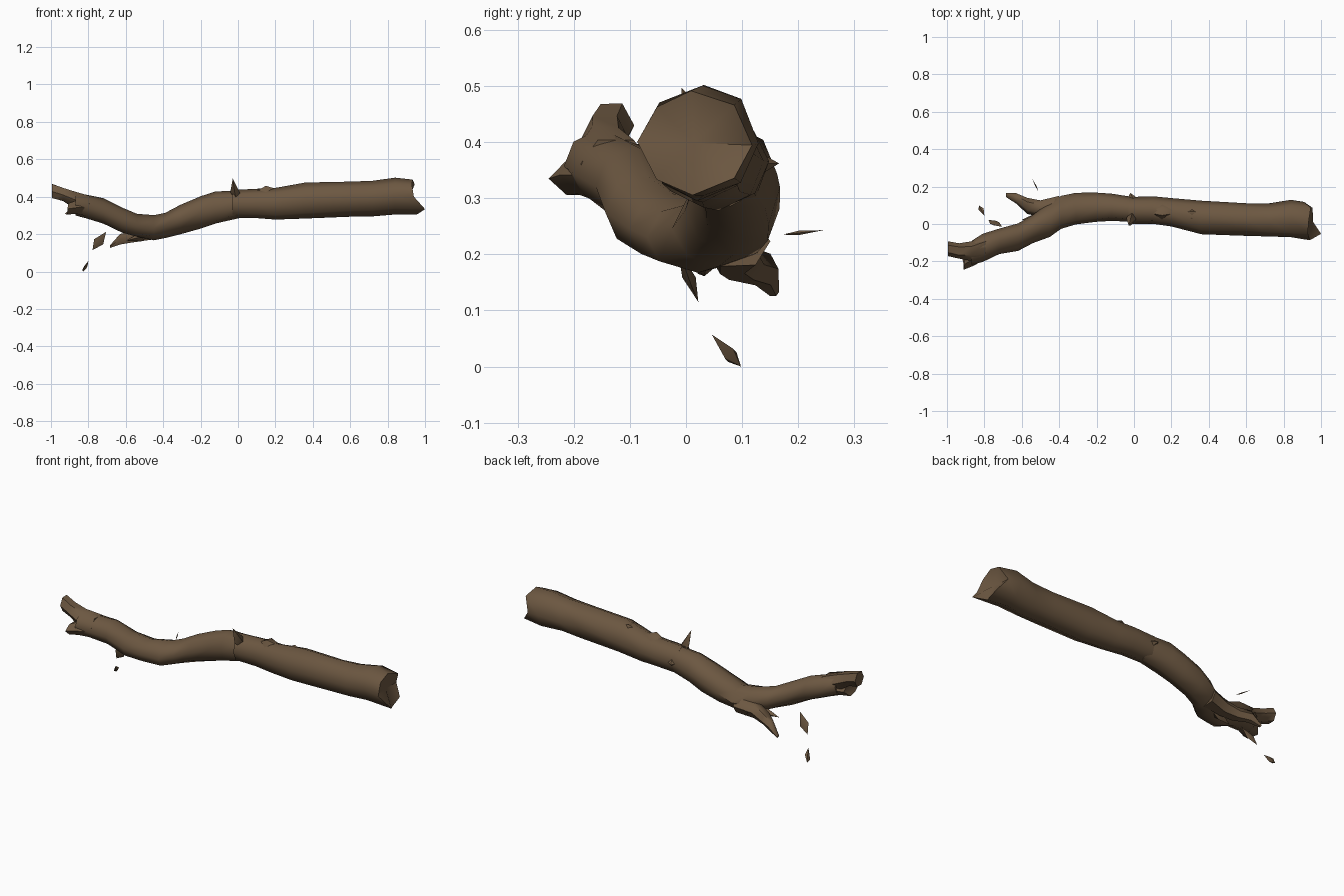
import bpy, bmesh, math, random
from mathutils import Vector

random.seed(4)
bark = bpy.data.materials.new("dark brown bark")
bark.diffuse_color = (0.15, 0.096, 0.053, 1)


def make(name, bm, angle=55):
    bmesh.ops.recalc_face_normals(bm, faces=bm.faces)
    me = bpy.data.meshes.new(name)
    bm.to_mesh(me)
    bm.free()
    me.materials.append(bark)
    ob = bpy.data.objects.new(name, me)
    bpy.context.collection.objects.link(ob)
    bpy.ops.object.select_all(action='DESELECT')
    ob.select_set(True)
    bpy.context.view_layer.objects.active = ob
    bpy.ops.object.shade_smooth_by_angle(angle=math.radians(angle))
    return ob


def loft(name, rings, sides=8, jitter=0.05, ragged=0.0, hollow=0.0, torn=None):
    """Skin rings given as x, y min, y max, z min, z max; torn shifts last-ring vertices in x."""
    bm = bmesh.new()
    loops = []
    for n, (x, y0, y1, z0, z1) in enumerate(rings):
        last = n == len(rings) - 1
        loop = []
        for i in range(sides):
            a = 2 * math.pi * (i + random.uniform(-2, 2) * jitter) / sides
            k = 1.02 + random.uniform(-jitter, jitter)
            dx = random.uniform(-ragged, ragged) if last else 0
            if last and torn:
                dx = torn[i]
            loop.append(bm.verts.new((
                x + dx,
                (y0 + y1) / 2 + k * (y1 - y0) / 2 * math.cos(a),
                (z0 + z1) / 2 + k * (z1 - z0) / 2 * math.sin(a))))
        loops.append(loop)
    for a, b in zip(loops, loops[1:]):
        for i in range(sides):
            j = (i + 1) % sides
            bm.faces.new((a[i], a[j], b[j], b[i]))
    # broken end caps, optionally sunk inward
    inward = 1 if rings[0][0] < rings[-1][0] else -1
    for loop, d in ((loops[0], inward), (loops[-1], -inward)):
        c = sum((v.co for v in loop), Vector()) / sides
        c.x += d * hollow
        cv = bm.verts.new(c)
        for i in range(sides):
            bm.faces.new((loop[i], loop[(i + 1) % sides], cv))
    return make(name, bm)


def shard(name, tip, tail, mid, side, thick):
    """Flat diamond splinter between two points, widened at mid along side."""
    bm = bmesh.new()
    t, e, s, h = map(Vector, (tip, tail, side, thick))
    m = t.lerp(e, mid)
    a, b = bm.verts.new(t), bm.verts.new(e)
    r = [bm.verts.new(m + d) for d in (s, h, -s, -h)]
    for i in range(4):
        j = (i + 1) % 4
        bm.faces.new((a, r[i], r[j]))
        bm.faces.new((b, r[j], r[i]))
    return make(name, bm)


# Thick straight half of the log, with a torn end
loft("thick_log", [
    (-0.03, 0.00, 0.145, 0.285, 0.435), (0.10, 0.00, 0.145, 0.285, 0.44),
    (0.20, -0.012, 0.135, 0.278, 0.445), (0.36, -0.055, 0.122, 0.287, 0.475),
    (0.60, -0.062, 0.112, 0.298, 0.478), (0.72, -0.067, 0.110, 0.300, 0.480),
    (0.84, -0.072, 0.130, 0.304, 0.503), (0.945, -0.082, 0.112, 0.305, 0.490),
], hollow=0.03, jitter=0.04, torn=(-0.035, 0.0, -0.012, -0.015, -0.005, 0.055, 0.012, 0.01))

# Thin curved half, bending forward and up again
loft("bent_branch", [
    (0.01, 0.01, 0.14, 0.29, 0.43), (-0.12, 0.015, 0.160, 0.255, 0.425),
    (-0.20, 0.010, 0.165, 0.228, 0.400), (-0.31, 0.000, 0.165, 0.200, 0.355),
    (-0.39, -0.025, 0.150, 0.180, 0.310), (-0.45, -0.070, 0.115, 0.170, 0.298),
    (-0.54, -0.100, 0.050, 0.185, 0.305), (-0.62, -0.140, 0.000, 0.210, 0.340),
    (-0.72, -0.160, -0.025, 0.255, 0.393), (-0.81, -0.200, -0.055, 0.285, 0.412),
    (-0.87, -0.215, -0.095, 0.303, 0.420),
], hollow=0.01, jitter=0.045)

# Fork at the thin end: upper prong and lower stub
loft("upper_prong", [
    (-0.79, -0.185, -0.065, 0.31, 0.41), (-0.87, -0.195, -0.095, 0.33, 0.432),
    (-0.935, -0.185, -0.105, 0.372, 0.452), (-0.995, -0.170, -0.092, 0.388, 0.473)],
    sides=6, jitter=0.03, hollow=0.01)
loft("lower_stub", [
    (-0.80, -0.19, -0.08, 0.29, 0.39), (-0.86, -0.222, -0.10, 0.302, 0.385),
    (-0.915, -0.245, -0.125, 0.302, 0.368)], sides=6, jitter=0.03, ragged=0.012, hollow=0.015)

# Broken side twig at the rear
loft("side_twig", [
    (-0.40, 0.03, 0.15, 0.175, 0.27), (-0.50, 0.040, 0.125, 0.160, 0.245),
    (-0.57, 0.055, 0.140, 0.150, 0.215), (-0.63, 0.110, 0.165, 0.142, 0.205),
    (-0.685, 0.145, 0.166, 0.125, 0.140)], sides=6, jitter=0.03)

# Splinters standing off the bark
for name, tip, tail, side, thick in (
        ("joint_splinter", (-0.028, -0.008, 0.497), (0.00, 0.06, 0.36), (0.030, 0, -0.01), (0.005, 0.040, 0)),
        ("rear_splinter", (-0.02, 0.166, 0.362), (0.02, 0.08, 0.36), (0.05, 0, 0), (0, 0, 0.03)),
        ("under_splinter", (-0.60, 0.022, 0.165), (-0.46, 0.04, 0.20), (0, 0.03, 0), (0, 0, 0.025))):
    shard(name, tip, tail, 0.6, side, thick)

# Low knots along the top
for i, (x, y, z) in enumerate(((0.15, 0.065, 0.438), (0.31, 0.05, 0.445))):
    loft(f"knot_{i}", [(x - 0.05, y - 0.02, y + 0.02, z - 0.05, z - 0.004),
                       (x, y - 0.04, y + 0.04, z - 0.05, z + 0.022),
                       (x + 0.06, y - 0.02, y + 0.02, z - 0.05, z + 0.004)], sides=6)

# Loose bark fragments hanging free
shard("fragment_upper", (-0.705, -0.015, 0.212), (-0.778, 0.022, 0.115), 0.55, (0.024, 0.004, -0.014), (0.006, 0.012, 0))
shard("fragment_lower", (-0.80, 0.046, 0.057), (-0.828, 0.098, 0.0), 0.65, (0.014, 0.004, 0.012), (0.006, -0.010, -0.006))
shard("fragment_rear", (-0.545, 0.245, 0.243), (-0.51, 0.172, 0.235), 0.6, (0.003, 0.001, 0), (0, 0, 0.004))
